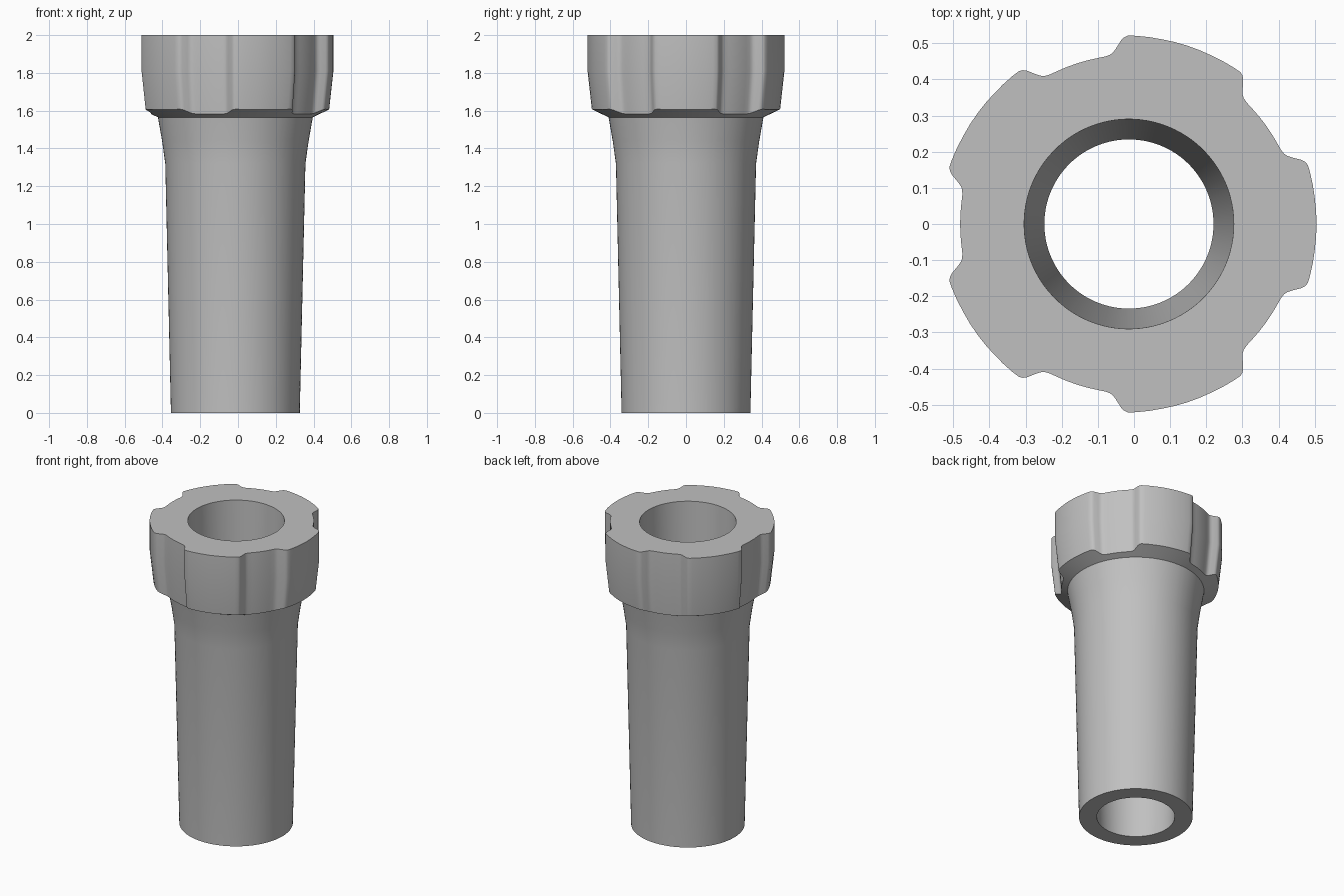
import bpy, bmesh, math

cube = bpy.data.objects.get("Cube")
if cube:
    bpy.data.objects.remove(cube, do_unlink=True)

CENTRE_X = -0.014
LOBES = 5

grey = bpy.data.materials.new("plain_grey")
grey.use_nodes = True
colour = (0.53, 0.53, 0.53, 1)
grey.diffuse_color = colour
grey.node_tree.nodes["Principled BSDF"].inputs["Base Color"].default_value = colour

# Half of one collar lobe: angle from the lobe's middle in degrees, radius
half_lobe = [(0, .519), (4, .519), (8, .519), (12, .52), (16, .521), (18.3, .521),
             (19.4, .517), (20.4, .509), (22.4, .485), (23.4, .476), (24.4, .471),
             (26, .468), (29, .467), (32, .467), (36, .467)]
sector = [(-a, r) for a, r in reversed(half_lobe[1:-1])] + half_lobe
outline = [(math.radians(a + 360 / LOBES * i), r) for i in range(LOBES) for a, r in sector]


def circle(radius, z):
    return [(radius * math.cos(a), radius * math.sin(a), z) for a, _ in outline]


def lobed(scale, height):
    """Lobed ring; height maps each radius to z."""
    return [(r * scale * math.cos(a), r * scale * math.sin(a), height(r * scale))
            for a, r in outline]


def loft(name, rings):
    bm = bmesh.new()
    loops = [[bm.verts.new(p) for p in ring] for ring in rings]
    n = len(outline)
    for low, high in zip(loops, loops[1:]):
        for i in range(n):
            j = (i + 1) % n
            bm.faces.new((low[i], low[j], high[j], high[i]))
    mesh = bpy.data.meshes.new(name)
    bm.to_mesh(mesh)
    bm.free()
    mesh.materials.append(grey)
    ob = bpy.data.objects.new(name, mesh)
    ob.location.x = CENTRE_X
    bpy.context.collection.objects.link(ob)
    bpy.ops.object.select_all(action='DESELECT')
    ob.select_set(True)
    bpy.context.view_layer.objects.active = ob
    bpy.ops.object.shade_smooth_by_angle(angle=math.radians(32))
    return ob


# Tapered tube with a flared neck and a conical bore
loft("tube", [circle(.29, 2), circle(.234, 0), circle(.341, 0),
              circle(.371, 1.32), circle(.388, 1.44), circle(.41, 1.565)])

# Lobed collar with a conical underside and a flat top
loft("collar", [circle(.41, 1.565),
                lobed(.957, lambda r: 1.565 + (r - .41) * .48),
                lobed(1, lambda r: 1.81),
                lobed(1, lambda r: 2),
                circle(.29, 2)])
